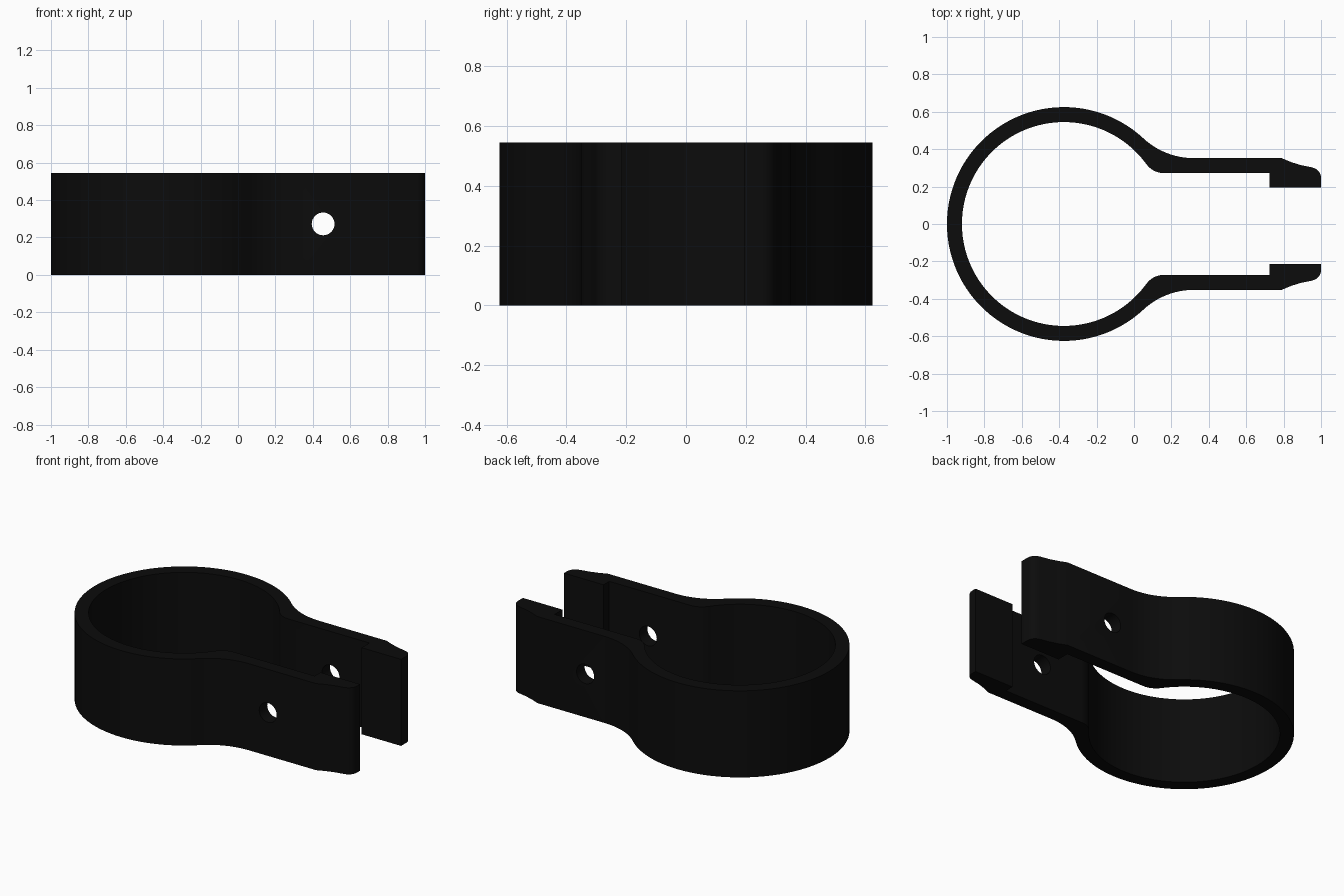
import bpy, bmesh, math

if "Cube" in bpy.data.objects:
    bpy.data.objects.remove(bpy.data.objects["Cube"])

HEIGHT = 0.545
CX, R_OUT, R_IN = -0.375, 0.625, 0.545      # ring centre and radii
ARM_OUT, ARM_IN = 0.352, 0.272              # arm faces
PAD_TOP, PAD_LOW = 0.194, 0.215             # pad faces on each arm


def arc(cx, cy, r, a0, a1, n):
    return [(cx + r * math.cos(a0 + (a1 - a0) * i / n),
             cy + r * math.sin(a0 + (a1 - a0) * i / n)) for i in range(n + 1)]


def half_wall(radius, arm_y, fillet_x, n):
    """Half ring from the far left, then a tangent fillet onto the arm."""
    dx = fillet_x - CX
    r = (dx * dx + arm_y ** 2 - radius ** 2) / (2 * (radius - arm_y))
    ang = math.atan2(arm_y + r, dx)
    ring = arc(CX, 0, radius, math.pi, ang, 40)
    return ring + arc(fillet_x, arm_y + r, r, ang + math.pi, 1.5 * math.pi, n)[1:]


def half_outline(pad_y):
    """Outer wall with tapered tip, and inner wall with pad step."""
    outer = half_wall(R_OUT, ARM_OUT, 0.32, 12)
    outer += [(0.79, ARM_OUT), (0.84, 0.331), (0.895, 0.314), (0.95, 0.303)]
    outer += arc(0.945, 0.247, 0.055, math.radians(75), 0, 6)
    outer += [(1.0, pad_y)]
    inner = half_wall(R_IN, ARM_IN, 0.16, 10)
    inner += [(0.725, ARM_IN), (0.725, pad_y)]
    return outer, inner


# Clamp band: one closed outline extruded upward
out_t, in_t = half_outline(PAD_TOP)
out_b, in_b = half_outline(PAD_LOW)
mirror = lambda pts: [(x, -y) for x, y in pts]
outline = (out_t + in_t[::-1] + mirror(in_b)[1:] + mirror(out_b)[:0:-1])

bm = bmesh.new()
face = bm.faces.new([bm.verts.new((x, y, 0)) for x, y in outline])
ext = bmesh.ops.extrude_face_region(bm, geom=[face])
for v in ext["geom"]:
    if isinstance(v, bmesh.types.BMVert):
        v.co.z = HEIGHT
bmesh.ops.recalc_face_normals(bm, faces=bm.faces)
mesh = bpy.data.meshes.new("clamp_band")
bm.to_mesh(mesh)
bm.free()
band = bpy.data.objects.new("clamp_band", mesh)
bpy.context.collection.objects.link(band)

black = bpy.data.materials.new("black")
black.diffuse_color = (0.0035, 0.0035, 0.0035, 1)
black.use_nodes = True
black.node_tree.nodes["Principled BSDF"].inputs["Base Color"].default_value = black.diffuse_color
mesh.materials.append(black)

# Bolt hole through both arms
bpy.ops.mesh.primitive_cylinder_add(vertices=32, radius=0.061, depth=2,
                                    location=(0.455, 0, HEIGHT / 2),
                                    rotation=(math.pi / 2, 0, 0))
cutter = bpy.context.object
cutter.name = "bolt_hole_cutter"
cutter.hide_render = True
cutter.data.materials.append(black)
hole = band.modifiers.new("bolt_hole", "BOOLEAN")
hole.operation = "DIFFERENCE"
hole.solver = "EXACT"
hole.object = cutter

bpy.ops.object.select_all(action="DESELECT")
band.select_set(True)
bpy.context.view_layer.objects.active = band
bpy.ops.object.modifier_apply(modifier=hole.name)
bpy.data.objects.remove(cutter)
bpy.ops.object.shade_smooth_by_angle(angle=math.radians(30))
